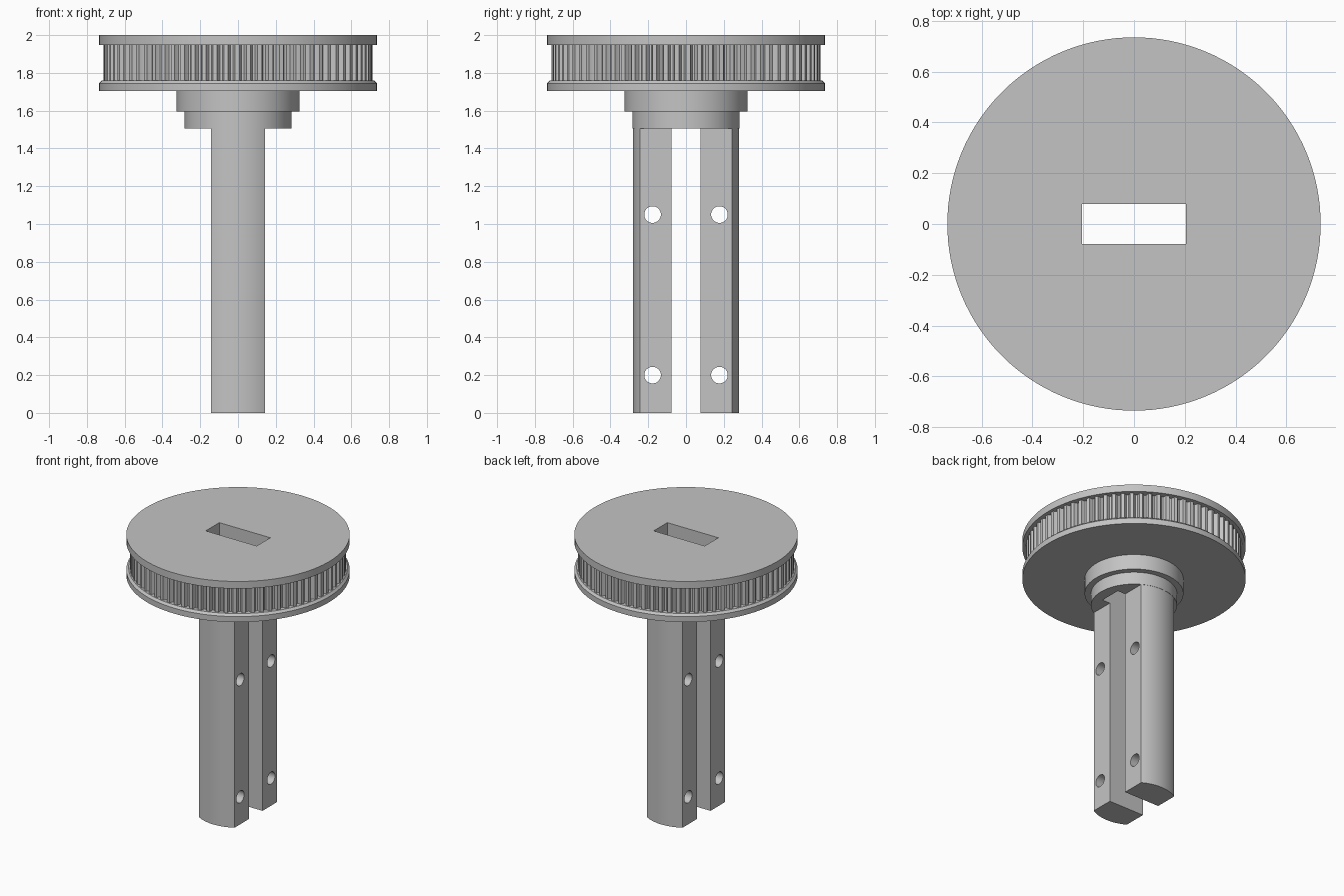
import bpy, bmesh
from math import sin, cos, pi, asin, radians

if "Cube" in bpy.data.objects:
    bpy.data.objects.remove(bpy.data.objects["Cube"])

grey = bpy.data.materials.new("plain_grey")
grey.use_nodes = True
colour = (0.55, 0.55, 0.55, 1)
grey.diffuse_color = colour
grey.node_tree.nodes["Principled BSDF"].inputs["Base Color"].default_value = colour

SLOT_X, SLOT_Y = 0.205, 0.078
TEETH = 75


def finish(name, bm):
    bmesh.ops.recalc_face_normals(bm, faces=bm.faces)
    mesh = bpy.data.meshes.new(name)
    bm.to_mesh(mesh)
    bm.free()
    mesh.materials.append(grey)
    obj = bpy.data.objects.new(name, mesh)
    bpy.context.collection.objects.link(obj)
    return obj


def stack(name, outlines):
    """Solid lofted through (z, outline) levels that share a point count."""
    bm = bmesh.new()
    rings = [[bm.verts.new((x, y, z)) for x, y in pts] for z, pts in outlines]
    n = len(rings[0])
    for low, high in zip(rings, rings[1:]):
        for i in range(n):
            j = (i + 1) % n
            bm.faces.new((low[i], low[j], high[j], high[i]))
    bm.faces.new(rings[0][::-1])
    bm.faces.new(rings[-1])
    return finish(name, bm)


def circle(r, n=128):
    return [(r * cos(2 * pi * i / n), r * sin(2 * pi * i / n)) for i in range(n)]


def turned(name, profile):
    return stack(name, [(z, circle(r)) for r, z in profile])


def activate(obj):
    bpy.ops.object.select_all(action="DESELECT")
    obj.select_set(True)
    bpy.context.view_layer.objects.active = obj


def cut(obj, cutter):
    mod = obj.modifiers.new("cut", "BOOLEAN")
    mod.operation = "DIFFERENCE"
    mod.solver = "EXACT"
    mod.object = cutter
    activate(obj)
    bpy.ops.object.modifier_apply(modifier=mod.name)
    bpy.data.objects.remove(cutter)


def smooth(obj):
    activate(obj)
    bpy.ops.object.shade_smooth_by_angle(angle=radians(30))


# Toothed belt rim: rounded grooves between flat teeth
outline = []
for t in range(TEETH):
    for f, r in ((0, 0.712), (0.38, 0.712), (0.46, 0.698), (0.58, 0.687),
                 (0.8, 0.687), (0.92, 0.698)):
        a = 2 * pi * (t + f) / TEETH
        outline.append((r * cos(a), r * sin(a)))
rim = stack("toothed_rim", [(1.76, outline), (1.948, outline)])

# Flanges and stepped hub
upper = turned("upper_flange", [(0.735, 1.948), (0.735, 2.0)])
lower = turned("lower_flange", [(0.735, 1.705), (0.735, 1.745), (0.72, 1.76)])
hub = turned("hub", [(0.325, 1.595), (0.325, 1.705)])
collar = turned("collar", [(0.283, 1.505), (0.283, 1.595)])

# Rectangular slot through the whole head
for part in (rim, upper, lower, hub, collar):
    slot = [(-SLOT_X, -SLOT_Y), (SLOT_X, -SLOT_Y), (SLOT_X, SLOT_Y), (-SLOT_X, SLOT_Y)]
    cut(part, stack("slot_cutter", [(1.4, slot), (2.1, slot)]))
    smooth(part)

# Two prongs with flat sides, rounded outer faces and cross holes
R, HALF = 0.281, 0.142
spread = asin(HALF / R)
for side, name in ((-1, "front_prong"), (1, "back_prong")):
    arc = [-spread + 2 * spread * i / 20 for i in range(21)]
    section = [(-HALF, side * SLOT_Y)]
    section += [(R * sin(a), side * R * cos(a)) for a in arc]
    section.append((HALF, side * SLOT_Y))
    prong = stack(name, [(0, section), (1.505, section)])
    for z in (0.2, 1.05):
        bm = bmesh.new()
        bmesh.ops.create_cone(bm, cap_ends=True, segments=40, radius1=0.044,
                              radius2=0.044, depth=1)
        drill = finish("drill", bm)
        drill.rotation_euler = (0, pi / 2, 0)
        drill.location = (0, side * 0.177, z)
        cut(prong, drill)
    smooth(prong)
